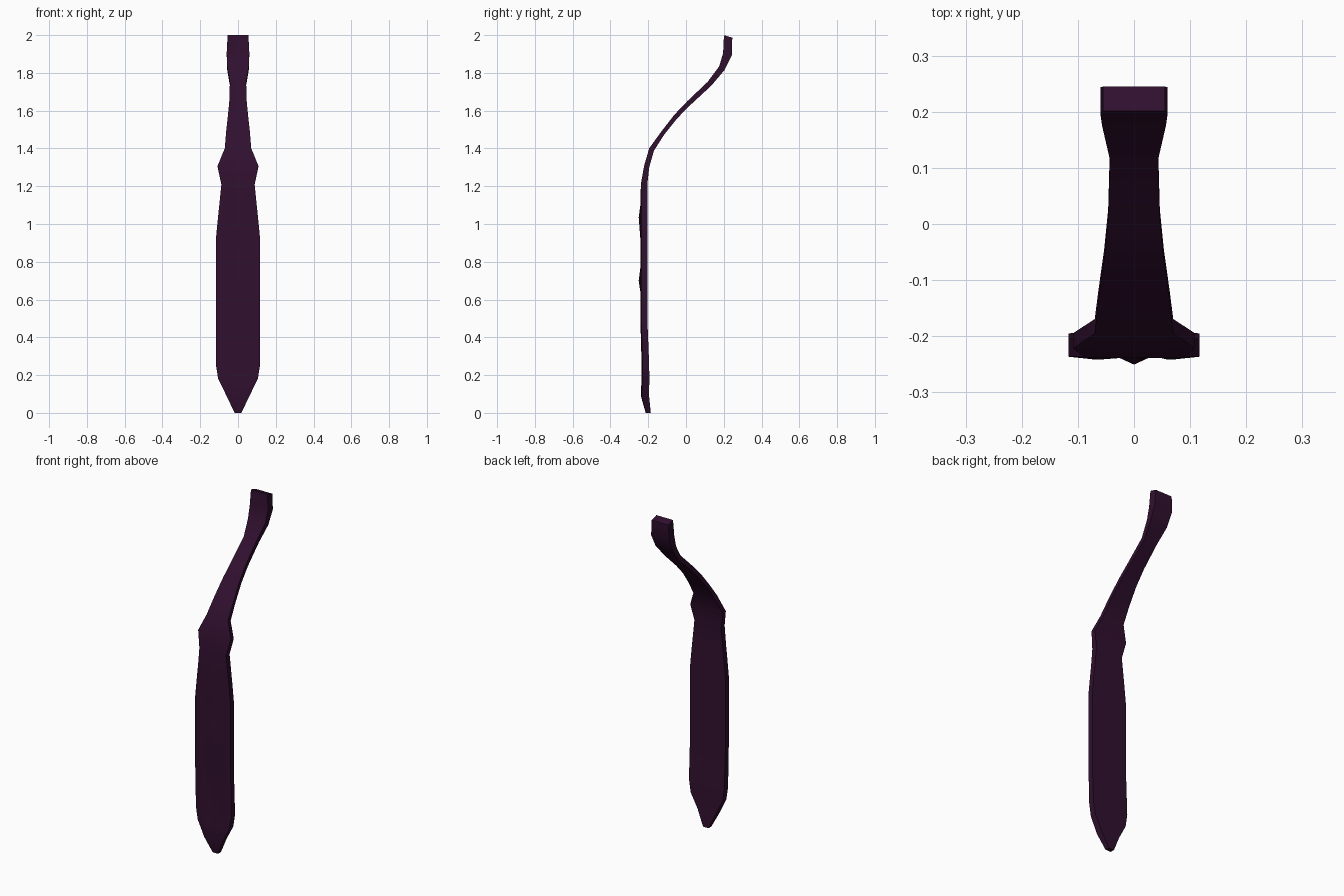
import bpy
import bmesh
import math
from mathutils import Vector

cube = bpy.data.objects.get("Cube")
if cube:
    bpy.data.objects.remove(cube, do_unlink=True)


def make_material(name, colour):
    material = bpy.data.materials.new(name)
    material.use_nodes = True
    material.diffuse_color = colour
    material.node_tree.nodes["Principled BSDF"].inputs["Base Color"].default_value = colour
    return material


# Stations from the pointed tip to the top: y, z, half width, thickness
BODY_TOP = 1.2
stations = [
    (-.2, 0, .018, .027), (-.217, .09, .06, .043), (-.215, .18, .105, .042),
    (-.215, .255, .117, .04), (-.223, .49, .117, .037), (-.223, .64, .117, .037),
    (-.223, .7, .117, .037), (-.223, .77, .117, .037), (-.223, .92, .117, .037),
    (-.223, 1.035, .106, .037), (-.223, 1.1, .099, .037), (-.222, 1.21, .088, .034),
    (-.208, 1.305, .108, .028), (-.182, 1.395, .07, .028), (-.124, 1.48, .063, .022),
    (-.053, 1.57, .053, .024), (.018, 1.643, .046, .026), (.125, 1.743, .043, .028),
    (.19, 1.825, .057, .034), (.22, 1.9, .06, .048), (.223, 1.993, .055, .046),
]
front_columns = (-1, -.6, -.3, 0, .3, .6, 1)
back_columns = (1, 0, -1)
bump_heights = (.7, 1.035)


def fold_depth(column, height):
    """How far a front column sinks in (or bulges out) on the hanging part."""
    if height > BODY_TOP or height == 0:
        return 0
    if column == 0:
        return -.009 if height in bump_heights else 0
    return {.3: .007, .6: 0, 1: .005}[abs(column)]


def section(bm, index):
    """One cross-section, turned to follow the centre line."""
    y, z, width, thickness = stations[index]
    before = stations[max(index - 1, 0)]
    after = stations[min(index + 1, len(stations) - 1)]
    along = Vector((0, after[0] - before[0], after[1] - before[1])).normalized()
    if index == 0:
        along = Vector((0, 0, 1))
    elif index == len(stations) - 1:
        along = Vector((0, .3, 1)).normalized()
    outward = Vector((0, -along.z, along.y))
    centre = Vector((0, y, z))
    ring = []
    for column in front_columns:
        depth = thickness / 2 - fold_depth(column, z)
        ring.append(bm.verts.new(centre + outward * depth + Vector((column * width, 0, 0))))
    for column in back_columns:
        ring.append(bm.verts.new(centre - outward * thickness / 2 + Vector((column * width, 0, 0))))
    return ring


# Loft the strap through its sections and close both ends
bm = bmesh.new()
rings = [section(bm, i) for i in range(len(stations))]
for lower, upper in zip(rings, rings[1:]):
    for i in range(len(lower)):
        j = (i + 1) % len(lower)
        bm.faces.new((lower[i], lower[j], upper[j], upper[i]))
bm.faces.new(rings[0])
bm.faces.new(rings[-1])
bmesh.ops.recalc_face_normals(bm, faces=bm.faces)

mesh = bpy.data.meshes.new("curved_strap")
bm.to_mesh(mesh)
bm.free()
strap = bpy.data.objects.new("curved_strap", mesh)
bpy.context.collection.objects.link(strap)
mesh.materials.append(make_material("dark plum", (.03, .005, .028, 1)))

# Smooth surface with crisp side edges
bpy.ops.object.select_all(action="DESELECT")
strap.select_set(True)
bpy.context.view_layer.objects.active = strap
bpy.ops.object.shade_smooth_by_angle(angle=math.radians(50))
